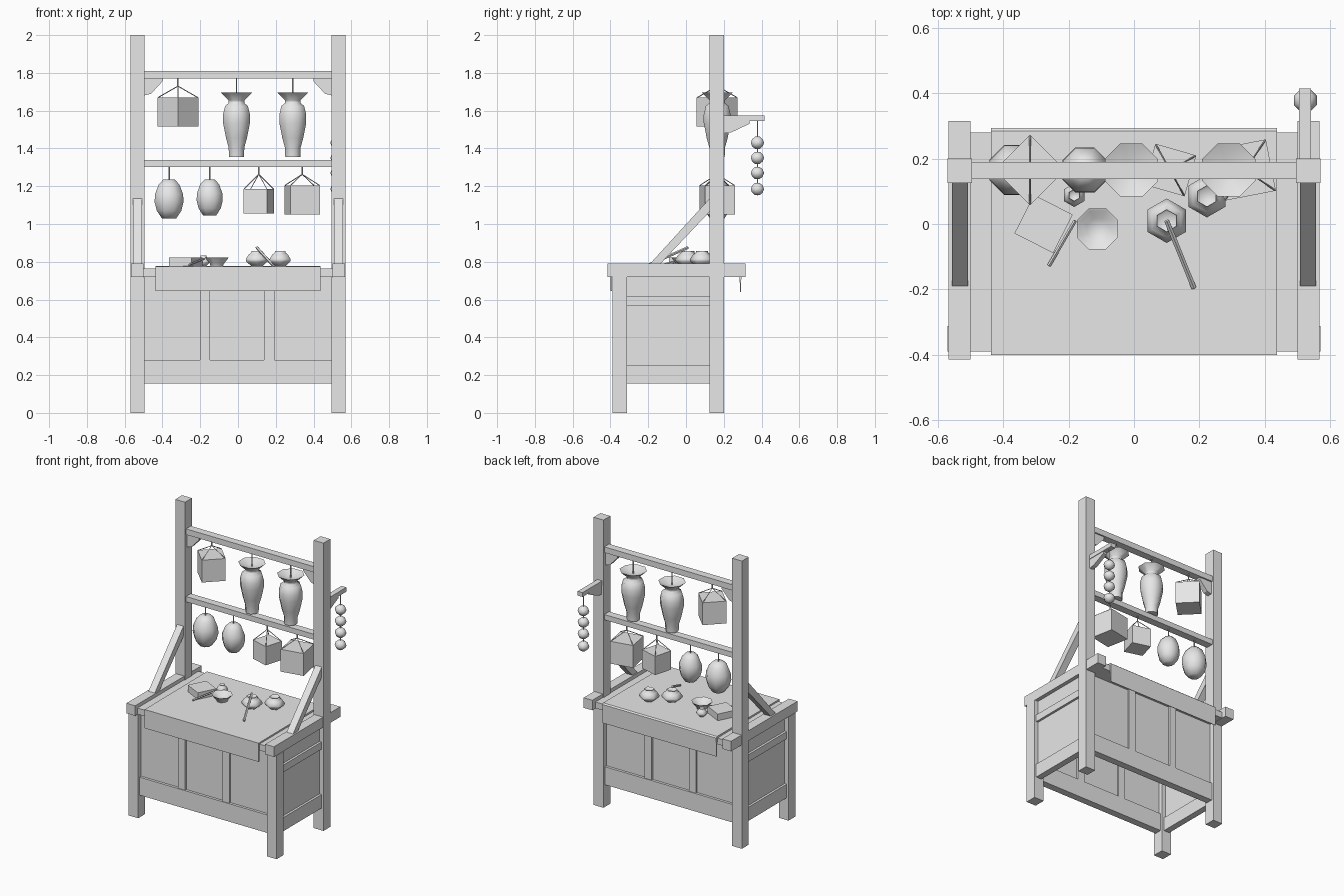
import bpy, bmesh, math
from mathutils import Vector

cube = bpy.data.objects.get("Cube")
if cube:
    bpy.data.objects.remove(cube)

GREY = (0.8, 0.8, 0.8, 1)
mat = bpy.data.materials.new("plain_grey")
mat.use_nodes = True
mat.diffuse_color = GREY
mat.node_tree.nodes["Principled BSDF"].inputs["Base Color"].default_value = GREY


def finish(name, bm, smooth=0):
    """Turn a bmesh into a named object with the shared material."""
    bmesh.ops.recalc_face_normals(bm, faces=bm.faces)
    mesh = bpy.data.meshes.new(name)
    bm.to_mesh(mesh)
    bm.free()
    mesh.materials.append(mat)
    ob = bpy.data.objects.new(name, mesh)
    bpy.context.collection.objects.link(ob)
    if smooth:
        bpy.ops.object.select_all(action='DESELECT')
        ob.select_set(True)
        bpy.context.view_layer.objects.active = ob
        bpy.ops.object.shade_smooth_by_angle(angle=math.radians(smooth))
    return ob


def box(name, x, y, z, turn=0):
    """Box from (min, max) ranges, turned about its own upright axis."""
    bm = bmesh.new()
    bmesh.ops.create_cube(bm, size=1)
    for v in bm.verts:
        v.co = Vector((v.co.x * (x[1] - x[0]), v.co.y * (y[1] - y[0]), v.co.z * (z[1] - z[0])))
    ob = finish(name, bm)
    ob.location = [(r[0] + r[1]) / 2 for r in (x, y, z)]
    ob.rotation_euler.z = math.radians(turn)
    return ob


def prism(name, outline, axis, low, high):
    """Extrude a 2D outline along x (outline is y,z) or y (outline is x,z)."""
    bm = bmesh.new()
    place = (lambda a, b: (low, a, b)) if axis == 'x' else (lambda a, b: (a, low, b))
    face = bm.faces.new([bm.verts.new(place(a, b)) for a, b in outline])
    out = bmesh.ops.extrude_face_region(bm, geom=[face])
    step = Vector((high - low, 0, 0) if axis == 'x' else (0, high - low, 0))
    bmesh.ops.translate(bm, verts=[g for g in out['geom'] if isinstance(g, bmesh.types.BMVert)], vec=step)
    return finish(name, bm)


def lathe(name, centre, profile, sides=8, smooth=60):
    """Closed turned shape from (radius, height) pairs."""
    bm = bmesh.new()
    rings = []
    for r, z in profile:
        rings.append([bm.verts.new((r * math.cos(math.tau * (i + 0.5) / sides),
                                    r * math.sin(math.tau * (i + 0.5) / sides), z))
                      for i in range(sides)])
    for a, b in zip(rings, rings[1:]):
        for i in range(sides):
            j = (i + 1) % sides
            bm.faces.new((a[i], a[j], b[j], b[i]))
    bm.faces.new(rings[0])
    bm.faces.new(rings[-1])
    ob = finish(name, bm, smooth)
    ob.location = centre
    return ob


def rod(name, start, end, radius, sides=5):
    """Thin straight rod between two points."""
    start, end = Vector(start), Vector(end)
    way = end - start
    bm = bmesh.new()
    bmesh.ops.create_cone(bm, cap_ends=True, segments=sides, radius1=radius, radius2=radius, depth=way.length)
    ob = finish(name, bm)
    ob.rotation_mode = 'QUATERNION'
    ob.rotation_quaternion = way.to_track_quat('Z', 'Y')
    ob.location = (start + end) / 2
    return ob


# Posts, legs, top rails, side panels, braces and brackets on both sides
for s, side in ((1, "left"), (-1, "right")):
    def span(a, b):
        return sorted((s * a, s * b))
    box(side + "_back_post", span(0.495, 0.57), (0.125, 0.2), (0, 2))
    box(side + "_front_leg", span(0.495, 0.57), (-0.39, -0.312), (0, 0.72))
    box(side + "_top_rail", span(0.5, 0.567), (-0.415, 0.315), (0.72, 0.79))
    box(side + "_side_panel", span(0.525, 0.54), (-0.32, 0.13), (0.16, 0.72))
    box(side + "_low_side_rail", span(0.512, 0.556), (-0.32, 0.13), (0.155, 0.25))
    box(side + "_high_side_rail", span(0.512, 0.556), (-0.32, 0.13), (0.565, 0.615))
    prism(side + "_brace", [(-0.19, 0.79), (-0.135, 0.79), (0.125, 1.065), (0.125, 1.135)],
          'x', *span(0.507, 0.556))
    prism(side + "_beam_bracket",
          [(s * 0.5, 1.775), (s * 0.4, 1.775), (s * 0.4, 1.755), (s * 0.46, 1.69), (s * 0.5, 1.68)],
          'y', 0.145, 0.18)

# Framed panels on the front and back of the cabinet
for name, y in (("front", -0.35), ("back", 0.16)):
    box(name + "_panel", (-0.5, 0.5), (y - 0.007, y + 0.007), (0.16, 0.73))
    box(name + "_low_rail", (-0.5, 0.5), (y - 0.025, y + 0.025), (0.155, 0.28))
    for x in (-0.175, 0.165):
        box(name + "_stile", (x - 0.027, x + 0.027), (y - 0.02, y + 0.02), (0.28, 0.73))

# Counter with a cover hanging over the front and back edges
box("counter_top", (-0.5, 0.5), (-0.39, 0.28), (0.722, 0.765))
prism("counter_cover",
      [(-0.4, 0.645), (-0.4, 0.775), (0.285, 0.778), (0.294, 0.77), (0.291, 0.64), (0.287, 0.64),
       (0.281, 0.765), (-0.392, 0.765), (-0.392, 0.645)], 'x', -0.438, 0.438)

# Hanging beams
box("upper_beam", (-0.5, 0.5), (0.137, 0.19), (1.77, 1.81))
box("lower_beam", (-0.5, 0.5), (0.137, 0.19), (1.303, 1.34))

# Bead string on its arm
box("bead_arm", (0.505, 0.542), (0.2, 0.415), (1.545, 1.575))
prism("bead_arm_bracket", [(0.2, 1.48), (0.24, 1.485), (0.335, 1.53), (0.335, 1.545), (0.2, 1.545)],
      'x', 0.509, 0.538)
rod("bead_string", (0.524, 0.378, 1.15), (0.524, 0.378, 1.55), 0.003)
for z in (1.185, 1.27, 1.35, 1.43):
    lathe("bead", (0.524, 0.378, z),
          [(0.014, -0.032), (0.031, -0.018), (0.038, 0), (0.031, 0.018), (0.014, 0.032)])

# Hanging boxes on four cords
Y = 0.165
for x, size, z0, z1, turn, beam in ((-0.318, 0.153, 1.515, 1.67, 45, 1.77),
                                    (0.11, 0.13, 1.055, 1.185, -16, 1.303),
                                    (0.34, 0.16, 1.05, 1.205, 11, 1.303)):
    h = size / 2
    box("hanging_box", (x - h, x + h), (Y - h, Y + h), (z0, z1), turn)
    knot = (x, Y, beam - 0.04)
    rod("box_hook", knot, (x, Y, beam), 0.004)
    for k in range(4):
        a = math.radians(turn + 45 + 90 * k)
        r = h * math.sqrt(2) * 0.97
        rod("box_cord", (x + r * math.cos(a), Y + r * math.sin(a), z1), knot, 0.0025, 4)

# Round lanterns
for x, r, z0, sides in ((-0.365, 0.083, 1.03, 8), (-0.15, 0.075, 1.045, 8)):
    h = 1.235 - z0
    lathe("round_lantern", (x, Y, z0),
          [(r * 0.5, 0), (r * 0.85, h * 0.2), (r, h * 0.42), (r * 0.97, h * 0.62),
           (r * 0.72, h * 0.87), (r * 0.4, h)], sides)
    rod("lantern_hook", (x, Y, 1.23), (x, Y, 1.305), 0.004)

# Tall jars with flared mouths
for x in (-0.008, 0.29):
    lathe("hanging_jar", (x, Y, 1.355),
          [(0.043, 0), (0.045, 0.05), (0.06, 0.1), (0.077, 0.18), (0.077, 0.225), (0.065, 0.27),
           (0.045, 0.285), (0.045, 0.3), (0.088, 0.34), (0.03, 0.315)])
    rod("jar_hook", (x, Y, 1.67), (x, Y, 1.77), 0.004)

# Pots on the counter
POT = [(0.5, 0), (0.95, 0.3), (1, 0.45), (0.75, 0.75), (0.5, 0.9), (0.5, 1), (0.38, 0.92)]
for x, y, r, h in ((0.1, 0.01, 0.068, 0.08), (0.223, 0.085, 0.065, 0.08), (-0.183, 0.088, 0.036, 0.055)):
    lathe("counter_pot", (x, y, 0.777), [(r * a, h * b) for a, b in POT], 6)

# Bowl, small box and sticks on the counter
lathe("bowl", (-0.112, -0.015, 0.777), [(0.035, 0), (0.04, 0.012), (0.068, 0.045), (0.06, 0.042), (0.034, 0.016)])
box("counter_box", (-0.343, -0.21), (-0.066, 0.066), (0.777, 0.823), -27)
rod("pot_stick", (0.1, 0.01, 0.875), (0.183, -0.195, 0.784), 0.008)
rod("loose_stick", (-0.18, 0.01, 0.815), (-0.26, -0.127, 0.783), 0.006)
